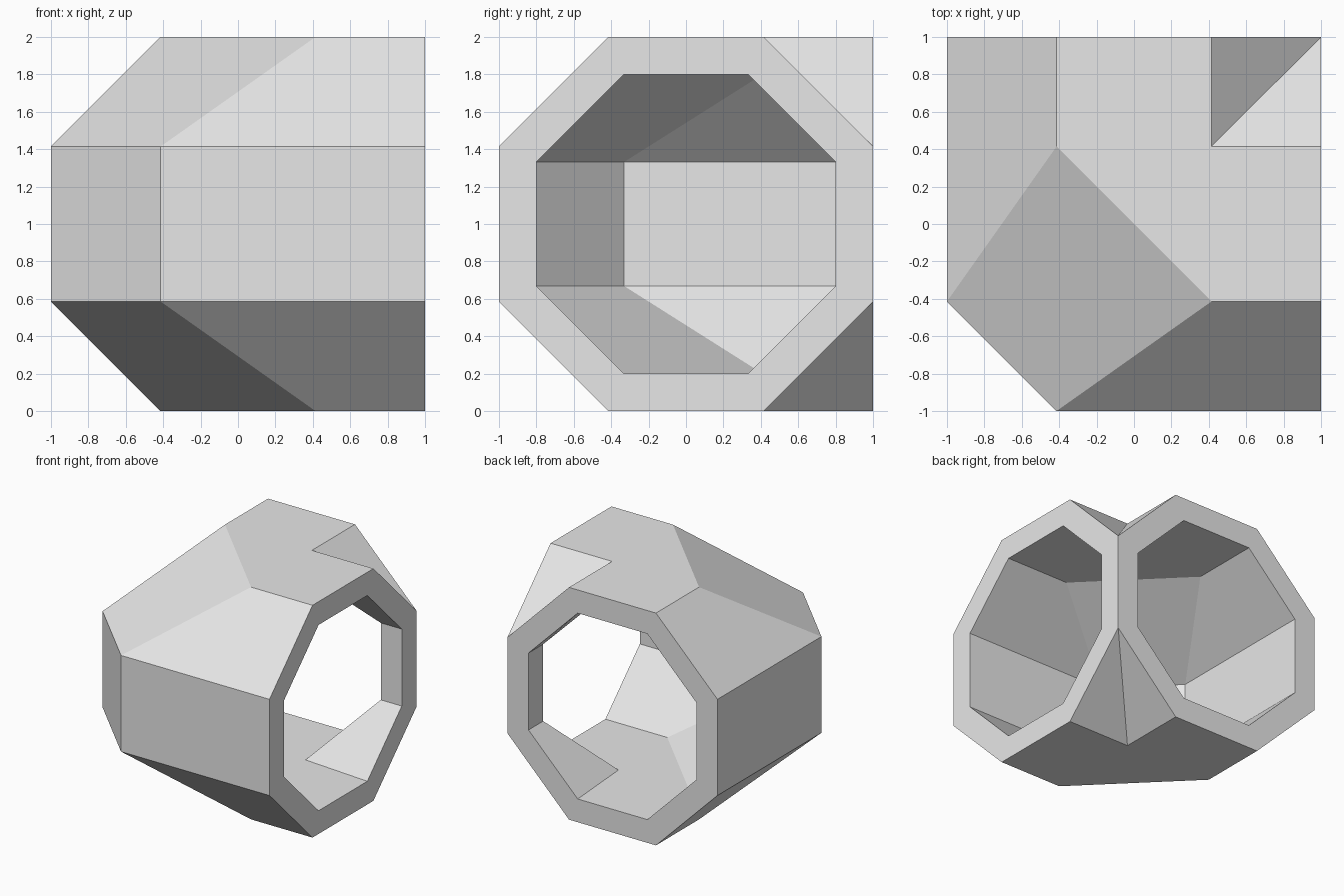
import bpy
import bmesh
import math

cube = bpy.data.objects.get("Cube")
if cube:
    bpy.data.objects.remove(cube, do_unlink=True)

TAN = math.tan(math.pi / 8)


def octagon(radius):
    """Octagon as (column, offset across, height); columns run outer to inner bend."""
    half = radius * TAN
    across = [-radius, -half, half, radius]
    rise = [half, radius, radius, half]
    upper = [(c, across[c], 1 + rise[c]) for c in range(4)]
    lower = [(c, across[c], 1 - rise[c]) for c in reversed(range(4))]
    return upper + lower


def elbow_rings(radius, bend):
    """Four rings: open end, two at the bend, other open end."""
    end = [(1, u, z) for c, u, z in octagon(radius)]
    middle = []
    for c, u, z in octagon(radius):
        # the two inner columns lie on the diagonal of the bend
        middle.append((bend[c], bend[c] if c > 1 else u, z))

    def swap(ring):
        return [(y, x, z) for x, y, z in ring]
    return [end, middle, swap(middle), swap(end)]


bm = bmesh.new()
verts = {}


def vert(p):
    key = tuple(round(v, 4) for v in p)
    if key not in verts:
        verts[key] = bm.verts.new(p)
    return verts[key]


def bridge(ring_a, ring_b):
    for i in range(8):
        j = (i + 1) % 8
        corners = [ring_a[i], ring_a[j], ring_b[j], ring_b[i]]
        face = list(dict.fromkeys(vert(p) for p in corners))
        if len(face) > 2:
            bm.faces.new(face)


# Outer skin, inner skin and the two flat rims
outer = elbow_rings(1.0, [-TAN, TAN, TAN, 1.0])
inner = elbow_rings(0.8, [-0.8 * TAN, 0.41, 0.378, 0.8])
for a, b in zip(outer, outer[1:]):
    bridge(a, b)
for a, b in zip(inner, inner[1:]):
    bridge(b, a)
bridge(inner[0], outer[0])
bridge(outer[3], inner[3])
bmesh.ops.recalc_face_normals(bm, faces=bm.faces)

mesh = bpy.data.meshes.new("elbow_pipe")
bm.to_mesh(mesh)
bm.free()
pipe = bpy.data.objects.new("elbow_pipe", mesh)
bpy.context.collection.objects.link(pipe)

# Plain grey material
grey = bpy.data.materials.new("light_grey")
grey.use_nodes = True
color = (0.8, 0.8, 0.8, 1)
grey.diffuse_color = color
grey.node_tree.nodes["Principled BSDF"].inputs["Base Color"].default_value = color
mesh.materials.append(grey)
